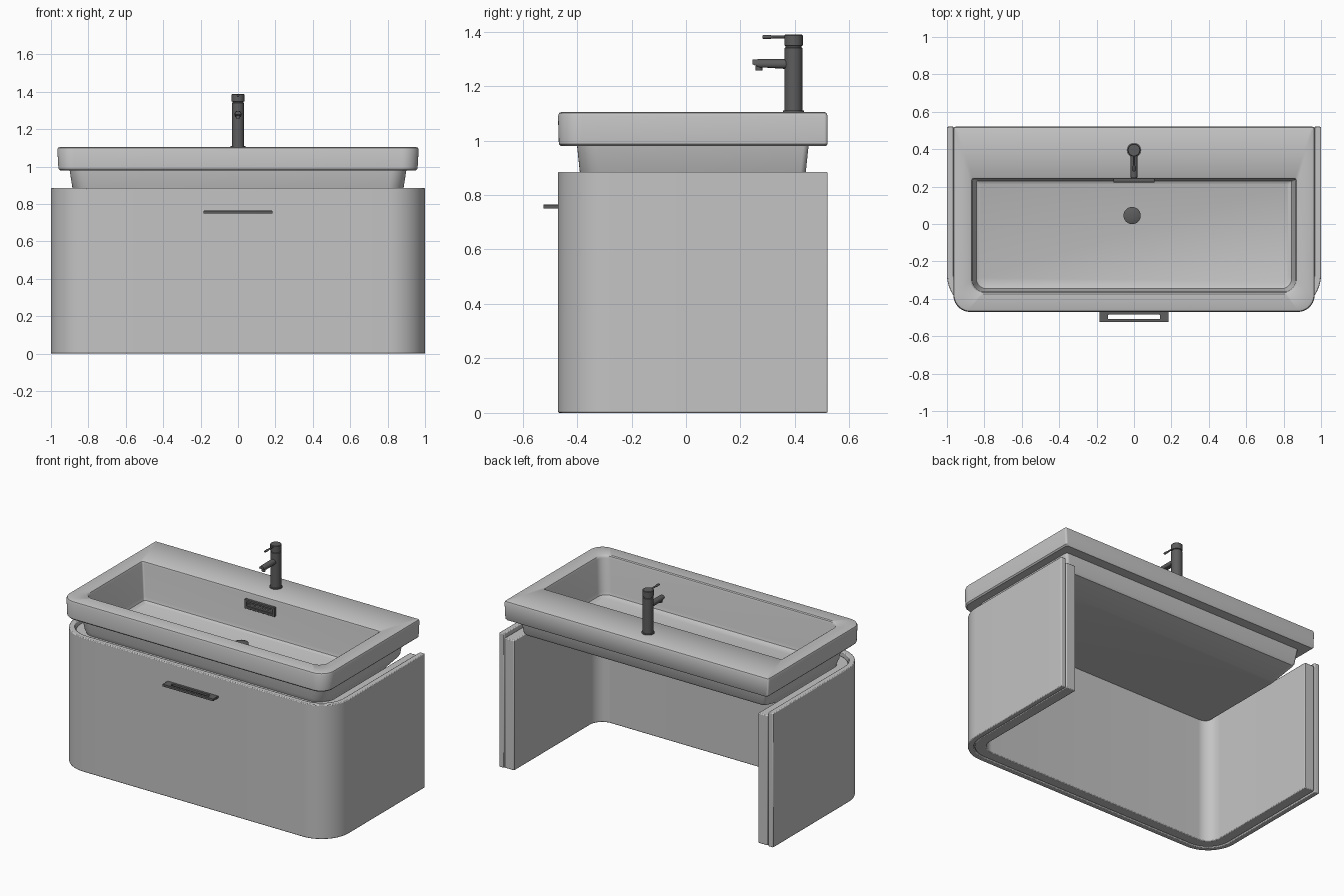
import bpy, bmesh
from math import sin, cos, pi, radians
from mathutils import Matrix, Vector

cube = bpy.data.objects.get("Cube")
if cube:
    bpy.data.objects.remove(cube, do_unlink=True)


def material(name, value):
    m = bpy.data.materials.new(name)
    m.use_nodes = True
    col = (value, value, value, 1)
    m.diffuse_color = col
    m.node_tree.nodes["Principled BSDF"].inputs["Base Color"].default_value = col
    return m


LIGHT = material("light grey ceramic", 0.55)
DARK = material("dark grey metal", 0.11)


def finish(name, bm, mat, bevel=0):
    bmesh.ops.recalc_face_normals(bm, faces=bm.faces)
    me = bpy.data.meshes.new(name)
    bm.to_mesh(me)
    bm.free()
    me.materials.append(mat)
    ob = bpy.data.objects.new(name, me)
    bpy.context.collection.objects.link(ob)
    bpy.ops.object.select_all(action="DESELECT")
    ob.select_set(True)
    bpy.context.view_layer.objects.active = ob
    bpy.ops.object.shade_smooth_by_angle(angle=radians(35))
    if bevel:
        mod = ob.modifiers.new("soft edges", "BEVEL")
        mod.width = bevel
        mod.segments = 2
        mod.limit_method = "ANGLE"
    return ob


def loft(name, rings, mat, bevel=0):
    """Skin a list of closed rings and cap both ends."""
    bm = bmesh.new()
    vs = [[bm.verts.new(p) for p in r] for r in rings]
    n = len(vs[0])
    for a, b in zip(vs, vs[1:]):
        for i in range(n):
            j = (i + 1) % n
            bm.faces.new((a[i], a[j], b[j], b[i]))
    bm.faces.new(vs[0])
    bm.faces.new(vs[-1])
    return finish(name, bm, mat, bevel)


def arc(cx, cy, r, start, n=10):
    return [(cx + r * cos(start + i * pi / 2 / n), cy + r * sin(start + i * pi / 2 / n))
            for i in range(n + 1)]


def plan(hx, y0, y1, rf, rb, z):
    """Rectangle in plan with front radius rf and back radius rb."""
    pts = (arc(hx - rb, y1 - rb, rb, 0) + arc(rb - hx, y1 - rb, rb, pi / 2)
           + arc(rf - hx, y0 + rf, rf, pi) + arc(hx - rf, y0 + rf, rf, 1.5 * pi))
    return [(x, y, z) for x, y in pts]


def turned(name, profile, mat, origin, axis="Z", n=32):
    """Turn (radius, distance) pairs about an axis through origin."""
    rot = Vector((0, 0, 1)).rotation_difference(
        Vector((0, 0, 1) if axis == "Z" else (0, -1, 0))).to_matrix()
    rings = [[Vector(origin) + rot @ Vector((r * cos(2 * pi * i / n), r * sin(2 * pi * i / n), d))
              for i in range(n)] for r, d in profile]
    return loft(name, rings, mat)


def framed_plate(name, hx, hy, ix, iy, depth, centre, mat, upright=False):
    """Rectangular frame with a slot through it."""
    rect = lambda x, y, z: [(-x, -y, z), (x, -y, z), (x, y, z), (-x, y, z)]
    d = depth / 2
    bm = bmesh.new()
    rings = [[bm.verts.new(p) for p in rect(*a)] for a in
             ((hx, hy, -d), (hx, hy, d), (ix, iy, d), (ix, iy, -d))]
    for k in range(4):
        a, b = rings[k], rings[(k + 1) % 4]
        for i in range(4):
            j = (i + 1) % 4
            bm.faces.new((a[i], a[j], b[j], b[i]))
    m = Matrix.Translation(centre)
    if upright:
        m = m @ Matrix.Rotation(pi / 2, 4, "X")
    bm.transform(m)
    return finish(name, bm, mat, 0.002)


# Cabinet: two U-shaped layers, open at the back
def u_layer(name, offset, thick, z0, z1):
    def path(o):
        r = 0.2 - o
        pts = arc(-0.8, -0.27, r, pi, 14) + arc(0.8, -0.27, r, 1.5 * pi, 14)
        return [(o - 1, 0.52)] + pts + [(1 - o, 0.52)]
    rings = [[(*a, z0), (*a, z1), (*b, z1), (*b, z0)]
             for a, b in zip(path(offset), path(offset + thick))]
    loft(name, rings, LIGHT, 0.005)


u_layer("cabinet_outer_panel", 0, 0.036, 0, 0.885)
u_layer("cabinet_inner_panel", 0.04, 0.07, 0.003, 0.86)

# Basin: underside, body, overhanging rim and bowl in one skin
loft("basin", [
    plan(0.86, -0.37, 0.28, 0.06, 0.03, 0.825),
    plan(0.878, -0.385, 0.43, 0.08, 0.02, 0.87),
    plan(0.885, -0.39, 0.44, 0.08, 0.02, 0.885),
    plan(0.90, -0.40, 0.45, 0.08, 0.02, 0.98),
    plan(0.952, -0.46, 0.515, 0.08, 0.012, 0.98),
    plan(0.96, -0.467, 0.52, 0.085, 0.012, 0.988),
    plan(0.966, -0.47, 0.52, 0.09, 0.012, 1.09),
    plan(0.962, -0.466, 0.516, 0.088, 0.01, 1.101),
    plan(0.952, -0.456, 0.508, 0.08, 0.008, 1.105),
    plan(0.876, -0.373, 0.25, 0.07, 0.012, 1.105),
    plan(0.868, -0.366, 0.243, 0.063, 0.01, 1.10),
    plan(0.863, -0.362, 0.24, 0.06, 0.01, 1.088),
    plan(0.85, -0.352, 0.236, 0.06, 0.01, 0.875),
    plan(0.843, -0.346, 0.23, 0.055, 0.01, 0.855),
    plan(0.825, -0.33, 0.215, 0.05, 0.01, 0.845)], LIGHT)

# Overflow slot on the back wall of the bowl
framed_plate("overflow_frame", 0.11, 0.03, 0.095, 0.016, 0.018, (0, 0.232, 1.03), DARK, True)
framed_plate("overflow_grille", 0.097, 0.018, 0.09, 0.002, 0.006, (0, 0.235, 1.03), DARK, True)

# Drain plug
turned("drain_plug", [(0.03, 0), (0.03, 0.015), (0.046, 0.016), (0.046, 0.022),
                      (0.03, 0.028), (0.01, 0.03)], DARK, (-0.01, 0.045, 0.843))

# Tap
turned("tap_body", [(0.039, 0), (0.039, 0.006), (0.033, 0.007), (0.033, 0.236), (0.029, 0.238),
                    (0.029, 0.243), (0.034, 0.245), (0.034, 0.282), (0.031, 0.285)],
       DARK, (0, 0.395, 1.104))
spout = turned("tap_spout", [(0.019, 0), (0.019, 0.125), (0.017, 0.15)], DARK,
               (0, 0.395, 1.28), "Y")
for v in spout.data.vertices:
    # the spout thins toward its tip, keeping a level top
    if v.co.y < 0.28:
        v.co.z = max(v.co.z, 1.265 + (0.28 - v.co.y) * 0.4)
turned("tap_aerator", [(0.012, 0), (0.012, 0.016)], DARK, (0, 0.268, 1.257))
turned("tap_lever", [(0.005, 0), (0.005, 0.08), (0.007, 0.085), (0.007, 0.112), (0.005, 0.115)],
       DARK, (0, 0.395, 1.38), "Y", 12)

# Drawer pull
framed_plate("drawer_pull", 0.185, 0.028, 0.138, 0.012, 0.015, (0, -0.496, 0.757), DARK)
